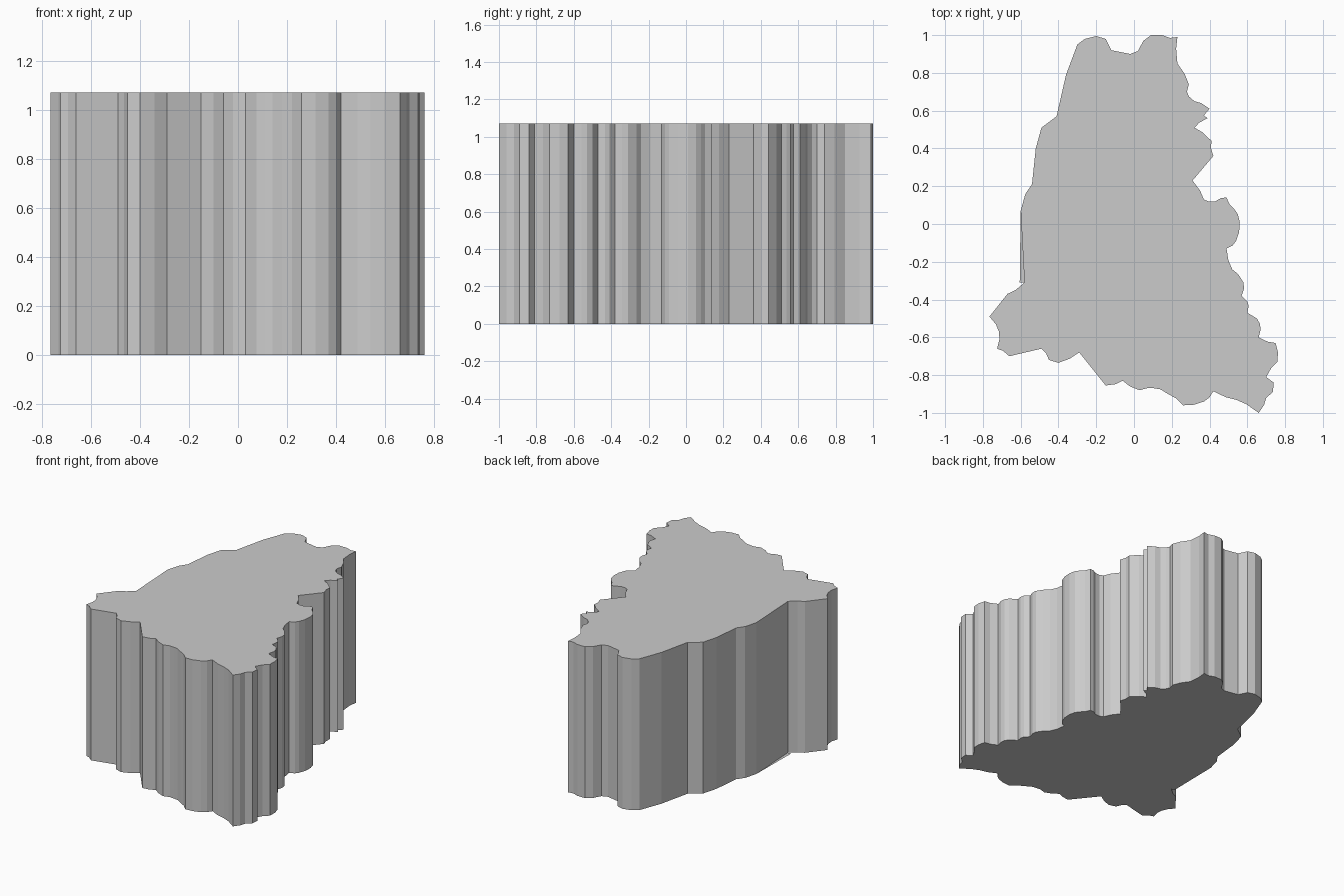
import bpy, bmesh, random
from mathutils import Vector

if "Cube" in bpy.data.objects:
    bpy.data.objects.remove(bpy.data.objects["Cube"])

random.seed(4)
HEIGHT = 1.07

# Ragged boundary: down the east side, then west along the south side
ragged = [
    (.23, .99), (.23, .85), (.29, .74), (.28, .70), (.32, .65), (.40, .61),
    (.37, .575), (.39, .56), (.32, .51), (.41, .44), (.42, .36), (.31, .23),
    (.37, .13), (.43, .12), (.49, .14), (.53, .08), (.56, .01), (.54, -.09),
    (.49, -.13), (.52, -.24), (.58, -.31), (.57, -.38), (.60, -.41), (.60, -.47),
    (.65, -.50), (.67, -.56), (.66, -.60), (.75, -.63), (.76, -.73), (.70, -.81),
    (.74, -.84), (.735, -.89), (.70, -.92), (.66, -1), (.54, -.93), (.42, -.885),
    (.37, -.94), (.26, -.96), (.18, -.90), (.11, -.87), (.03, -.88), (-.06, -.83),
    (-.15, -.855), (-.29, -.68), (-.40, -.735), (-.45, -.72), (-.49, -.66),
    (-.66, -.70), (-.725, -.66), (-.715, -.57), (-.765, -.49), (-.67, -.37),
    (-.58, -.31)]

# Calmer boundary: up the west side and across the north end
calm = [
    (-.60, .07), (-.575, .16), (-.54, .21), (-.52, .40), (-.49, .51), (-.41, .57),
    (-.36, .79), (-.30, .95), (-.26, .98), (-.20, .995), (-.15, .98), (-.12, .92),
    (-.02, .90), (.02, .915), (.05, .97), (.09, 1), (.15, 1), (.19, .985)]


def roughen(points):
    """Add a small notch in the middle of medium-length edges."""
    pts = [Vector(p) for p in points]
    out = []
    for a, b in zip(pts, pts[1:]):
        out.append(a)
        d = b - a
        if 0.06 < d.length < 0.15:
            side = Vector((-d.y, d.x)).normalized()
            t = random.uniform(.4, .6)
            out.append(a + d * t + side * random.choice((-.007, .007)))
    return out + [pts[-1]]


def add_object(name, bm):
    mesh = bpy.data.meshes.new(name)
    bm.to_mesh(mesh)
    bm.free()
    obj = bpy.data.objects.new(name, mesh)
    bpy.context.collection.objects.link(obj)
    return obj


# Solid block raised from the outline
outline = roughen(ragged) + [Vector(p) for p in calm]
bm = bmesh.new()
base = bm.faces.new([bm.verts.new((p.x, p.y, 0)) for p in outline])
raised = bmesh.ops.extrude_face_region(bm, geom=[base], use_keep_orig=True)
top_verts = [g for g in raised["geom"] if isinstance(g, bmesh.types.BMVert)]
bmesh.ops.translate(bm, verts=top_verts, vec=(0, 0, HEIGHT))
bmesh.ops.recalc_face_normals(bm, faces=bm.faces)
add_object("region_block", bm)

# Thin lip of the base plate that sticks out under the west wall
bm = bmesh.new()
bm.faces.new([bm.verts.new(p) for p in
              ((-.60, .07, 0), (-.605, -.31, 0), (-.58, -.31, 0))])
add_object("base_lip", bm)
